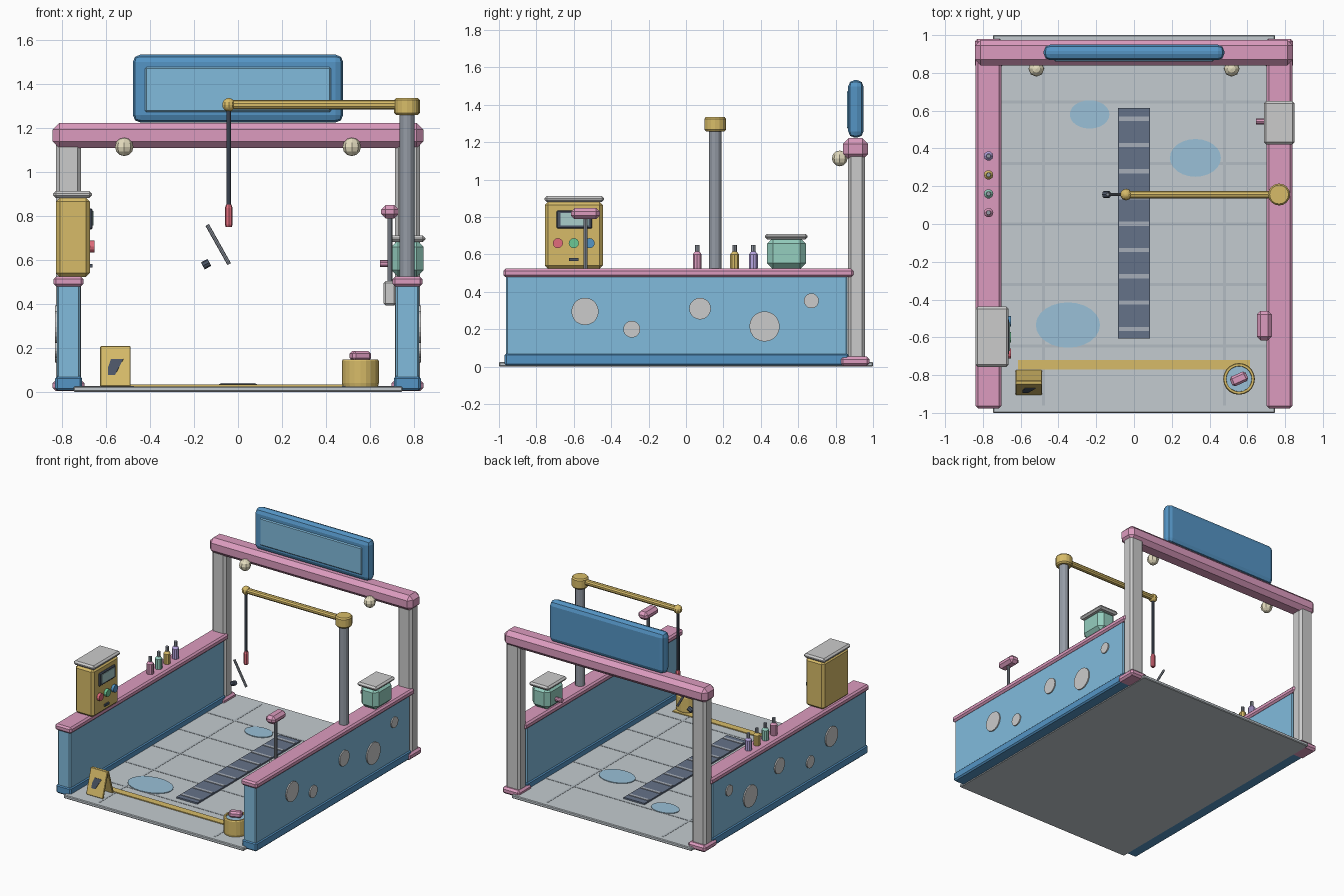
import bpy, bmesh, math
from mathutils import Vector, Matrix, Euler

if "Cube" in bpy.data.objects:
    bpy.data.objects.remove(bpy.data.objects["Cube"])

COL = dict(pink=(.72, .33, .52), blue=(.22, .50, .72), navy=(.09, .30, .56), gold=(.68, .50, .14),
           teal=(.30, .62, .52), dark=(.07, .09, .13), floor=(.55, .60, .63), groove=(.45, .50, .54),
           steel=(.30, .33, .38), grate=(.13, .17, .25), bar=(.38, .42, .48), red=(.75, .15, .2),
           green=(.15, .58, .3), purple=(.48, .38, .75), cream=(.78, .72, .52), puddle=(.32, .53, .68),
           screen=(.40, .62, .60))
MATS = {}


def finish(name, bm, col=None, loc=(0, 0, 0), rot=(0, 0, 0), smooth=False):
    bmesh.ops.recalc_face_normals(bm, faces=bm.faces)
    me = bpy.data.meshes.new(name)
    bm.to_mesh(me)
    bm.free()
    ob = bpy.data.objects.new(name, me)
    bpy.context.collection.objects.link(ob)
    ob.location, ob.rotation_euler = loc, rot
    if col:
        if col not in MATS:
            MATS[col] = bpy.data.materials.new(col)
            MATS[col].diffuse_color = (*COL[col], 1)
        me.materials.append(MATS[col])
    if smooth:
        for p in me.polygons:
            p.use_smooth = len(p.vertices) == 4
    return ob


def block(name, c, s, col=None, bev=0, seg=1, rot=(0, 0, 0)):
    """Chamfered box: centre, full size."""
    bm = bmesh.new()
    bmesh.ops.create_cube(bm, size=1)
    bmesh.ops.scale(bm, vec=s, verts=bm.verts)
    if bev:
        bmesh.ops.bevel(bm, geom=bm.edges[:], offset=bev, segments=seg, profile=.5,
                        affect='EDGES', clamp_overlap=True)
    return finish(name, bm, col, c, rot)


def rod(name, a, b, r, col=None, n=12, r2=None):
    """Cylinder or cone between two points."""
    a, b = Vector(a), Vector(b)
    bm = bmesh.new()
    bmesh.ops.create_cone(bm, cap_ends=True, segments=n, radius1=r, radius2=r if r2 is None else r2,
                          depth=(b - a).length)
    q = (b - a).to_track_quat('Z', 'Y')
    return finish(name, bm, col, (a + b) / 2, q.to_euler())


def ball(name, c, r, col, n=8, m=6):
    bm = bmesh.new()
    bmesh.ops.create_uvsphere(bm, u_segments=n, v_segments=m, radius=r)
    return finish(name, bm, col, c)


def lathe(name, prof, c, col, n=20):
    bm = bmesh.new()
    rings = [[bm.verts.new((r * math.cos(2 * math.pi * i / n), r * math.sin(2 * math.pi * i / n), z))
              for i in range(n)] for r, z in prof]
    for k in range(len(rings) - 1):
        for i in range(n):
            j = (i + 1) % n
            bm.faces.new((rings[k][i], rings[k][j], rings[k + 1][j], rings[k + 1][i]))
    bm.faces.new(rings[0])
    bm.faces.new(rings[-1])
    return finish(name, bm, col, c)


# Floor slab, tile joints, drain grate, puddles, stop line
block("floor_slab", (0, 0, .0125), (1.494, 2, .025), "floor", .005)
for i, y in enumerate((-.645, -.32, 0, .32, .645)):
    block(f"tile_joint_across_{i}", (0, y, .022), (1.42, .016, .01), "groove")
for i, x in enumerate((-.48, .48)):
    block(f"tile_joint_along_{i}", (x, 0, .0215), (.016, 1.92, .01), "groove")
block("drain_grate", (0, .005, .028), (.172, 1.22, .016), "grate")
for i in range(9):
    block(f"grate_bar_{i}", (0, -.555 + i * .139, .034), (.16, .022, .012), "bar")
for i, (x, y, rx, ry) in enumerate(((-.235, .58, .105, .075), (.325, .35, .135, .1), (-.35, -.535, .17, .12))):
    p = rod(f"puddle_{i}", (x, y, .02), (x, y, .03), 1, "puddle", 24)
    p.scale = (rx, ry, 1)
block("stop_line", (0, -.745, .026), (1.23, .052, .012), "gold")

# Side walls, wall bubbles, posts
for side, s in (("left", -1), ("right", 1)):
    block(f"{side}_wall", (s * .77, -.05, .25), (.107, 1.826, .48), "blue", .008)
    block(f"{side}_wall_base", (s * .77, -.05, .038), (.122, 1.84, .066), "navy", .01)
    block(f"{side}_wall_cap", (s * .77, -.04, .501), (.136, 1.872, .046), "pink", .012)
    for i, (y, z, r) in enumerate(((-.54, .295, .073), (-.29, .2, .045), (.075, .31, .058),
                                   (.42, .215, .081), (.67, .352, .04))):
        rod(f"{side}_wall_bubble_{i}", (s * .815, y, z), (s * .832, y, z), r, None, 20)
    block(f"{side}_post", (s * .77, .911, .58), (.115, .092, 1.12), None, .016)
    block(f"{side}_post_foot", (s * .77, .903, .028), (.144, .155, .05), "pink", .014)
    ball(f"{side}_lamp", (s * .517, .822, 1.113), .042, "cream")

# Crossbeam and blank sign board
block("crossbeam", (0, .907, 1.164), (1.684, .134, .114), "pink", .03)
block("sign_board", (0, .908, 1.378), (.956, .082, .308), "navy", .034, 2)
block("sign_panel", (0, .88, 1.373), (.855, .04, .215), "blue", .012)

# Swinging boom with hose and lance
Y = .156
rod("boom_post", (.768, Y, .51), (.768, Y, 1.28), .034, "steel")
lathe("boom_pivot", ((.05, 1.258), (.058, 1.268), (.058, 1.325), (.05, 1.335)), (.768, Y, 0), "gold", 16)
rod("boom_arm", (-.042, Y, 1.304), (.768, Y, 1.304), .021, "gold", 10)
ball("boom_end", (-.042, Y, 1.304), .031, "gold", 10, 8)
rod("hose", (-.042, Y, .84), (-.042, Y, 1.29), .011, "dark", 8)
lathe("hose_grip", ((.014, .75), (.018, .76), (.018, .835), (.012, .85)), (-.042, Y, 0), "red", 8)
rod("lance", (-.14, Y, .758), (-.04, Y, .58), .009, "steel", 8)
rod("lance_nozzle", (-.16, Y, .572), (-.13, Y, .588), .018, "dark", 8)

# Control cabinet on left wall
block("control_cabinet", (-.75, -.6, .702), (.155, .31, .36), "gold", .018)
block("cabinet_roof", (-.752, -.597, .896), (.176, .318, .032), None, .012)
block("screen_frame", (-.672, -.597, .786), (.022, .19, .096), "dark", .006)
block("screen", (-.662, -.597, .788), (.01, .15, .066), "screen")
for n, y in (("red", -.685), ("green", -.6), ("blue", -.515)):
    rod(f"{n}_button", (-.68, y, .66), (-.652, y, .66), .027, "navy" if n == "blue" else n, 12)
block("coin_slot", (-.67, -.6, .572), (.016, .05, .016), "dark")

# Bottles on left wall
for i, c in enumerate(("pink", "teal", "gold", "purple")):
    lathe(f"bottle_{i}", ((.024, .52), (.025, .53), (.025, .6), (.013, .615)), (-.77, .06 + i * .1, 0), c, 10)
    rod(f"bottle_neck_{i}", (-.77, .06 + i * .1, .61), (-.77, .06 + i * .1, .65), .012, "steel", 8)

# Vacuum unit on right wall
block("vacuum_body", (.77, .537, .605), (.148, .208, .168), "teal", .032)
block("vacuum_lid", (.769, .536, .695), (.164, .228, .03), None, .012)
rod("vacuum_port", (.645, .543, .582), (.71, .543, .582), .016, "pink", 10)

# Brush in its holder inside the right wall
block("brush_holder", (.69, -.538, .448), (.058, .1, .112), None, .01)
rod("brush_handle", (.69, -.538, .44), (.69, -.538, .8), .011, "steel", 8)
block("brush_head", (.69, -.538, .818), (.08, .156, .06), "pink", .02)

# Folding caution board
for n, s in (("front", -1), ("back", 1)):
    block(f"caution_board_{n}", (-.557, -.839 + s * .032, .115), (.139, .014, .19), "gold", .003,
          rot=(s * .3, 0, 0))
bm = bmesh.new()
f = bm.faces.new([bm.verts.new((x, 0, z)) for x, z in
                  ((-.034, -.04), (-.002, -.04), (.036, .036), (-.02, .036), (-.034, -.005))])
ext = bmesh.ops.extrude_face_region(bm, geom=[f])
bmesh.ops.translate(bm, vec=(0, .008, 0), verts=[v for v in ext['geom'] if isinstance(v, bmesh.types.BMVert)])
finish("caution_mark", bm, "dark", (-.557, -.882, .115), (-.3, 0, 0))

# Bucket with water and sponge
B = (.556, -.82, 0)
lathe("bucket", ((.08, .022), (.084, .04), (.084, .14), (.08, .147), (.068, .147), (.066, .12)), B, "gold", 20)
rod("bucket_water", (B[0], B[1], .11), (B[0], B[1], .135), .067, "puddle", 20)
block("sponge", (B[0], B[1], .163), (.092, .055, .044), "pink", .012, rot=(0, 0, .42))

for m in bpy.data.materials:
    if m.users and not m.is_grease_pencil:
        m.use_nodes = True
        m.node_tree.nodes["Principled BSDF"].inputs["Base Color"].default_value = m.diffuse_color
